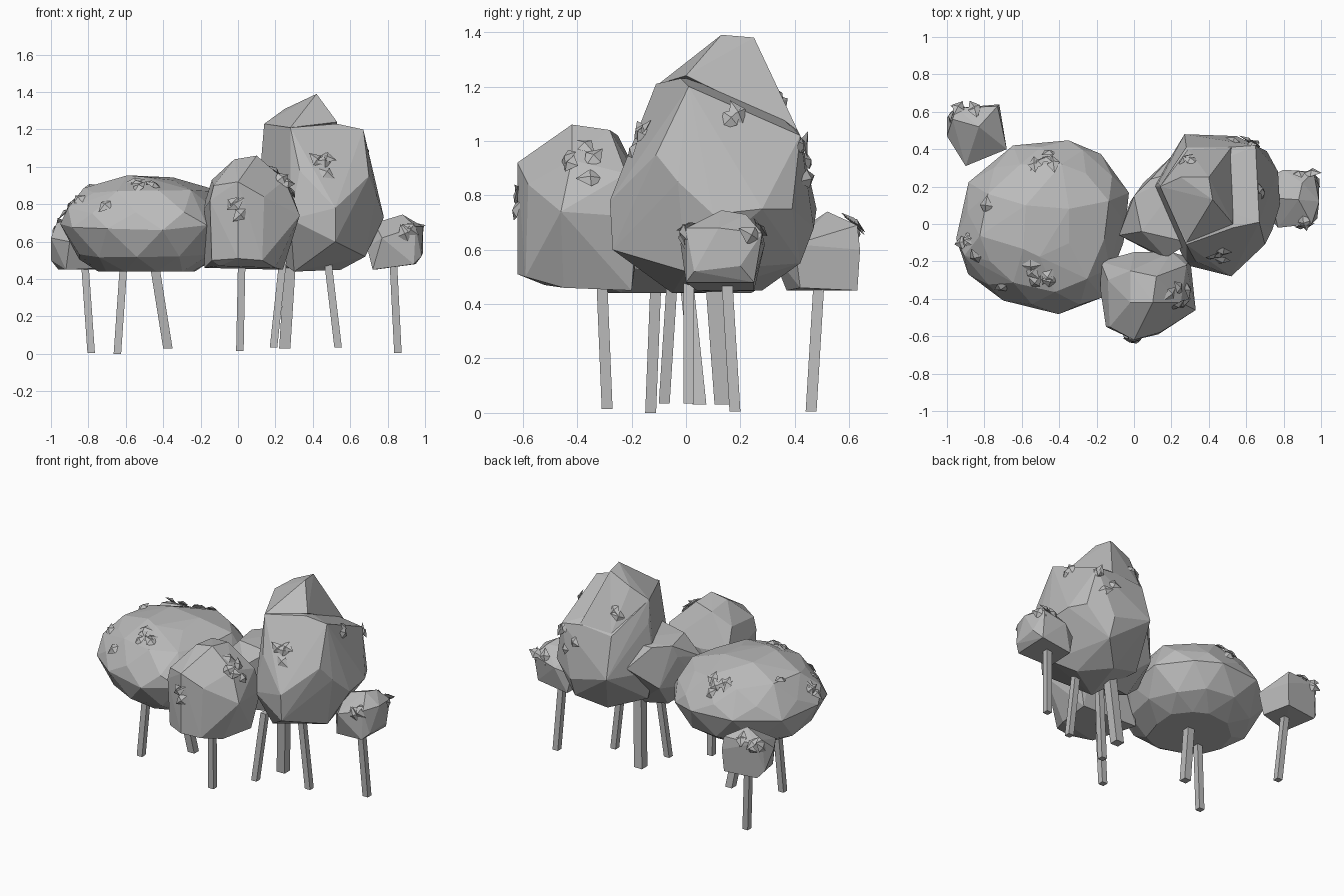
import bpy, bmesh, math, random
from mathutils import Vector
from mathutils.bvhtree import BVHTree

random.seed(4)
cube = bpy.data.objects.get("Cube")
if cube:
    bpy.data.objects.remove(cube, do_unlink=True)

grey = bpy.data.materials.new("plain grey")
grey.use_nodes = True
grey.diffuse_color = (0.5, 0.5, 0.5, 1)
shader = grey.node_tree.nodes["Principled BSDF"]
shader.inputs["Base Color"].default_value = (0.5, 0.5, 0.5, 1)
shader.inputs["Roughness"].default_value = 0.9


def finish(name, bm):
    """Store the mesh as a flat shaded object."""
    bmesh.ops.recalc_face_normals(bm, faces=bm.faces)
    mesh = bpy.data.meshes.new(name)
    bm.to_mesh(mesh)
    mesh.materials.append(grey)
    obj = bpy.data.objects.new(name, mesh)
    bpy.context.collection.objects.link(obj)


def add_hull(bm, points):
    """Add the faceted solid that wraps the points."""
    verts = [bm.verts.new(p) for p in points]
    result = bmesh.ops.convex_hull(bm, input=verts)
    spare = set(result["geom_interior"]) | set(result["geom_unused"])
    loose = [v for v in spare if isinstance(v, bmesh.types.BMVert)]
    bmesh.ops.delete(bm, geom=loose, context="VERTS")


def foliage(name, *groups):
    """Make a crown from solids and return its surface for placing leaves."""
    bm = bmesh.new()
    for points in groups:
        add_hull(bm, points)
    bmesh.ops.dissolve_limit(bm, angle_limit=math.radians(3),
                             verts=bm.verts, edges=bm.edges)
    finish(name, bm)
    tree = BVHTree.FromBMesh(bm)
    bm.free()
    return tree


def leaves(name, surface, spots, count=4, spread=0.05):
    """Scatter folded diamond leaves over the surface near each spot."""
    bm = bmesh.new()
    for spot in spots:
        for _ in range(count):
            offset = Vector([random.uniform(-spread, spread) for _ in range(3)])
            place, normal, _, _ = surface.find_nearest(Vector(spot) + offset)
            along = normal.orthogonal().normalized()
            side = normal.cross(along)
            turn = random.uniform(0, math.tau)
            a = along * math.cos(turn) + side * math.sin(turn)
            b = normal.cross(a)
            tilt = random.uniform(-0.02, 0.02)
            add_hull(bm, [place - a * 0.055 - normal * tilt,
                          place + a * 0.055 + normal * tilt,
                          place + b * 0.035 + normal * 0.005,
                          place - b * 0.035 + normal * 0.01,
                          place + normal * 0.022])
    finish(name, bm)
    bm.free()


def trunk(name, top, bottom, width=0.04):
    """Square stick from the crown to the ground."""
    h = width / 2
    bm = bmesh.new()
    add_hull(bm, [Vector(end) + Vector((sx * h, sy * h, 0))
                  for end in (top, bottom) for sx in (-1, 1) for sy in (-1, 1)])
    finish(name, bm)
    bm.free()


# Wide crown: a plan outline scaled at several heights
outline = [Vector(p) for p in (
    (-.88, .22), (-.65, .43), (-.35, .45), (-.18, .37), (-.02, .17), (-.05, -.1),
    (-.16, -.4), (-.4, -.5), (-.7, -.41), (-.89, -.27), (-.96, -.08))]
middle = Vector((-.48, -.02))
wide_points = []
for level, (z, scale) in enumerate(((.44, .56), (.52, .86), (.68, 1),
                                    (.77, .96), (.88, .74), (.94, .36))):
    for i, p in enumerate(outline):
        q = p if level % 2 == 0 else p.lerp(outline[i - 1], 0.5)
        q = middle + (q - middle) * scale * random.uniform(0.96, 1.02)
        lift = 0 if level == 0 else random.uniform(-.02, .015)
        wide_points.append((q.x, q.y, z + lift))
wide = foliage("wide_crown", wide_points)

# Front crown
front = foliage("front_crown", [
    (-.1, -.52, .47), (.2, -.45, .46), (.24, -.2, .45), (-.18, -.2, .46),
    (-.14, -.54, .5), (0, -.62, .51), (.13, -.59, .5), (.33, -.46, .74),
    (.3, -.18, .72), (-.18, -.2, .8), (-.18, -.35, .78), (-.15, -.55, .82),
    (-.13, -.55, .9), (0, -.62, .92), (.14, -.58, .84), (.25, -.42, .93),
    (.12, -.28, 1.04), (.1, -.42, 1.06), (-.02, -.42, 1.04), (-.14, -.3, .93),
    (-.02, -.25, 1.02), (.28, -.22, .88), (0, -.15, .8), (.2, -.15, .82)])

# Tall crown: broad body and the peak on its shoulder
tall = foliage("tall_crown", [
    (.14, .2, 1.23), (.13, .22, 1.08), (.28, -.11, 1.21), (.53, -.02, 1.23),
    (.67, .01, 1.2), (.7, -.11, .95), (.74, -.03, .85), (.78, .1, .73),
    (.77, .28, .75), (.71, .39, .75), (.65, .42, 1.02), (.5, .41, 1.04),
    (.28, .41, 1.02), (.27, .48, .75), (.55, .47, .68), (.33, -.2, .98),
    (.52, -.28, .78), (.52, -.27, .6), (.28, -.22, .72), (.68, 0, .52),
    (.3, -.05, .44), (.4, .28, .45), (.55, .1, .45), (.55, .42, .55),
    (.1, .2, .75), (.15, .2, .55)], [
    (.42, .13, 1.39), (.4, .25, 1.38), (.25, .25, 1.31), (.14, .2, 1.23),
    (.28, -.1, 1.21), (.53, 0, 1.24), (.29, .4, 1.03), (.52, .41, 1.04)])

# Low lobe that joins the crowns
foliage("side_lobe", [
    (-.08, -.06, .8), (-.07, -.05, .62), (-.02, .12, .85), (0, .15, .93),
    (.09, .24, .93), (.05, .22, .65), (.17, -.18, .85), (.13, -.17, .55),
    (.3, -.1, .95), (.3, .3, .95), (.1, .05, .47), (.3, .1, .45),
    (.04, -.04, .94), (.2, .36, .8)])

# Two small crowns
left_small = foliage("small_left_crown", [
    (.72, .04, .45), (.73, .25, .45), (.95, .25, .48), (.94, 0, .48),
    (.69, .08, .57), (.7, .24, .58), (.73, .14, .7), (.77, -.02, .62),
    (.88, .13, .745), (.95, 0, .68), (.99, .12, .68), (.98, .03, .52),
    (.96, .28, .66), (.8, .29, .62), (.9, .22, .73), (.99, .2, .54)])
back_small = foliage("small_back_crown", [
    (-.7, .42, .46), (-.73, .63, .45), (-.96, .6, .45), (-.92, .37, .45),
    (-.68, .4, .62), (-.72, .64, .6), (-1, .57, .5), (-1, .47, .62),
    (-.9, .31, .6), (-.73, .63, .69), (-.95, .62, .69), (-.83, .52, .74),
    (-.97, .56, .7)])

# Leaf clusters
leaves("wide_crown_leaves", wide, [
    (-.5, .38, .88), (-.91, -.13, .77), (-.5, -.28, .92)], 5, 0.07)
leaves("wide_crown_single_leaves", wide, [(-.8, .1, .86), (-.7, -.38, .8)], 1)
leaves("front_crown_leaves", front, [(.25, -.39, .93)], 5, 0.07)
leaves("front_crown_low_leaves", front, [(-.02, -.62, .78)], 3, 0.05)
leaves("tall_crown_leaves", tall, [
    (.45, -.18, 1.03), (.28, .36, 1.2), (.6, .44, .93)], 4, 0.09)
leaves("tall_crown_side_leaves", tall, [(.7, .18, 1.06)], 2, 0.06)
leaves("small_left_leaves", left_small, [(.93, 0, .64), (.92, .26, .67)], 3, 0.04)
leaves("small_back_leaves", back_small, [(-.9, .6, .7)], 5, 0.06)

# Trunks
for i, (top, bottom) in enumerate((
        ((-.61, -.11, .5), (-.645, -.13, 0)),
        ((.24, -.05, .5), (.19, -.08, .035)),
        ((.48, .01, .5), (.535, .01, .035)),
        ((.83, .15, .5), (.855, .18, .005)),
        ((-.82, .49, .5), (-.785, .46, .005)),
        ((.02, -.31, .5), (.01, -.29, .015)))):
    trunk(f"trunk_{i + 1}", top, bottom)
trunk("wide_crown_thick_trunk", (-.45, 0, .5), (-.375, .05, .03), 0.05)
trunk("tall_crown_thick_trunk", (.28, .1, .5), (.25, .135, .03), 0.06)
